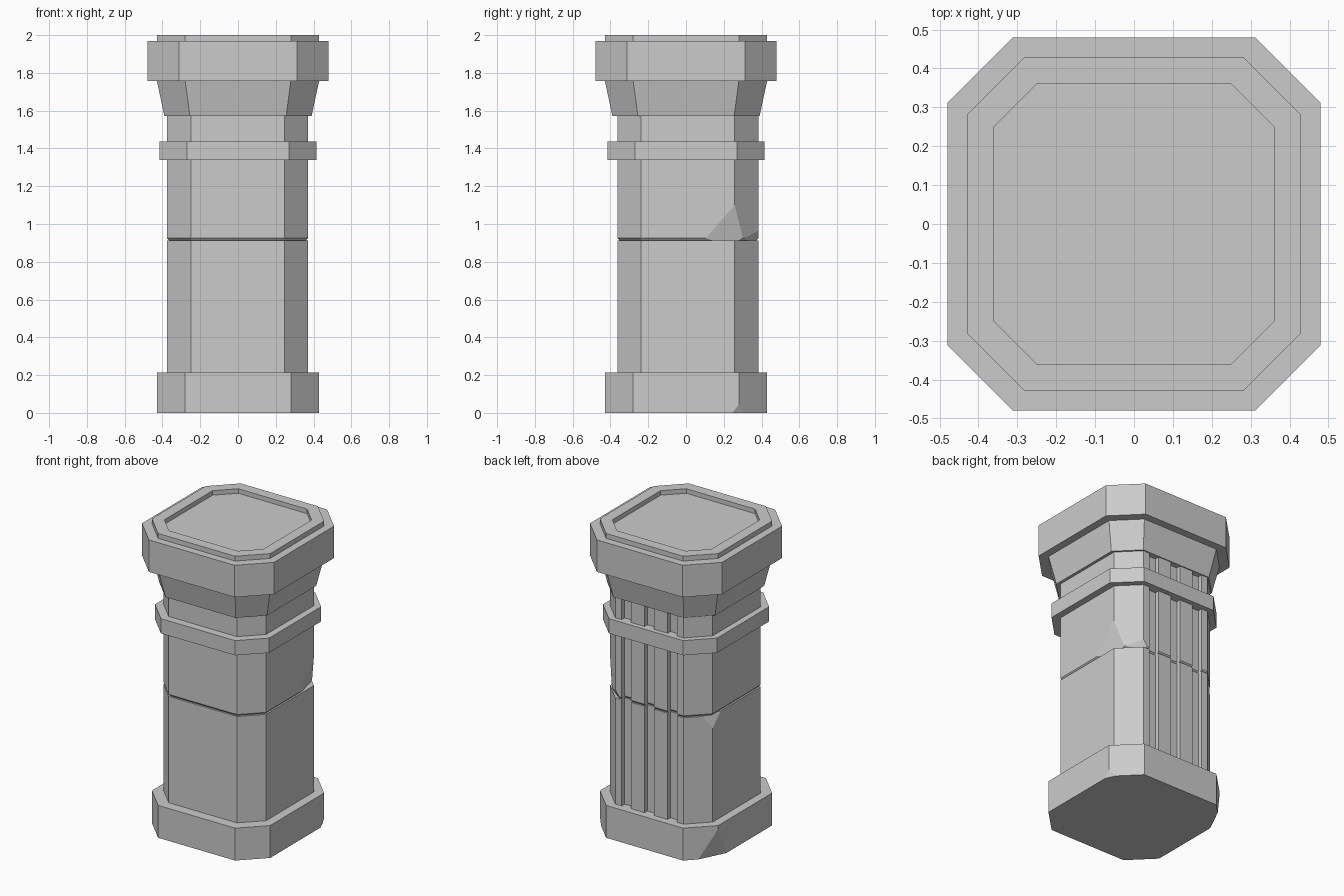
import bpy
import bmesh
from mathutils import Vector

default = bpy.data.objects.get("Cube")
if default:
    bpy.data.objects.remove(default, do_unlink=True)

stone = bpy.data.materials.new("grey_stone")
stone.use_nodes = True
GREY = (0.6, 0.6, 0.6, 1)
stone.diffuse_color = GREY
stone.node_tree.nodes["Principled BSDF"].inputs["Base Color"].default_value = GREY

FLUTES = (0.167, 0.0, -0.167)
FLUTE_HALF, FLUTE_DEPTH = 0.035, 0.03
SHAFT_SHIFT = Vector((-0.002, 0.01, 0))


def outline(half, corner, fluted=False):
    """Chamfered square, counter-clockwise, with optional flutes in the back side."""
    back = [(corner, half)]
    if fluted:
        for x in FLUTES:
            a, b, deep = x + FLUTE_HALF, x - FLUTE_HALF, half - FLUTE_DEPTH
            back += [(a, half), (a, deep), (b, deep), (b, half)]
    back.append((-corner, half))
    return back + [(-half, corner), (-half, -corner), (-corner, -half),
                   (corner, -half), (half, -corner), (half, corner)]


def chip(bm, points):
    """Break a corner off along the plane through three points."""
    a, b, c = (Vector(p) for p in points)
    normal = (b - a).cross(c - a).normalized()
    middle = sum((v.co for v in bm.verts), Vector()) / len(bm.verts)
    if normal.dot(a - middle) < 0:
        normal.negate()
    geom = bm.verts[:] + bm.edges[:] + bm.faces[:]
    cut = bmesh.ops.bisect_plane(bm, geom=geom, plane_co=a, plane_no=normal, clear_outer=True)
    edges = [e for e in cut["geom_cut"] if isinstance(e, bmesh.types.BMEdge)]
    bmesh.ops.holes_fill(bm, edges=edges, sides=0)


def stack(name, rings, fluted=False, shift=Vector(), chips=()):
    """Loft chamfered squares (half width, corner, height) into a closed block."""
    bm = bmesh.new()
    loops = [[bm.verts.new(Vector((x, y, z)) + shift) for x, y in outline(h, c, fluted)]
             for h, c, z in rings]
    for low, high in zip(loops, loops[1:]):
        for i in range(len(low)):
            j = (i + 1) % len(low)
            bm.faces.new((low[i], low[j], high[j], high[i]))
    bm.faces.new(loops[0][::-1])
    bm.faces.new(loops[-1])
    for points in chips:
        chip(bm, points)
    bmesh.ops.recalc_face_normals(bm, faces=bm.faces)
    mesh = bpy.data.meshes.new(name)
    bm.to_mesh(mesh)
    bm.free()
    mesh.materials.append(stone)
    obj = bpy.data.objects.new(name, mesh)
    bpy.context.collection.objects.link(obj)
    return obj


# Base with two broken corners
stack("base", [(0.43, 0.28, 0), (0.43, 0.28, 0.213)], chips=[
    [(-0.43, 0.28, 0.19), (-0.345, 0.365, 0), (-0.43, 0.195, 0)],
    [(0.43, 0.28, 0.045), (0.43, 0.245, 0), (0.4, 0.31, 0)]])

# Lower shaft, chipped at the top edge
stack("lower_shaft", [(0.373, 0.248, 0.213), (0.373, 0.248, 0.912)],
      fluted=True, shift=SHAFT_SHIFT, chips=[
    [(-0.375, 0.258, 0.83), (-0.33, 0.303, 0.912), (-0.375, 0.175, 0.912)]])

# Upper shaft, bevelled at the joint and chipped at one corner
stack("upper_shaft", [(0.36, 0.24, 0.91), (0.373, 0.248, 0.925), (0.373, 0.248, 1.575)],
      fluted=True, shift=SHAFT_SHIFT, chips=[
    [(0.371, 0.1, 0.92), (0.371, 0.258, 1.1), (0.327, 0.302, 0.92)],
    [(0.327, 0.302, 0.92), (0.246, 0.383, 0.965), (0.215, 0.383, 0.92)]])

# Collar ring and flared capital
stack("collar", [(0.415, 0.27, 1.34), (0.415, 0.27, 1.437)])
stack("capital", [(0.39, 0.255, 1.573), (0.43, 0.28, 1.76)])

# Top slab with raised rim and sunken panel
stack("top_slab", [(0.48, 0.312, 1.758), (0.48, 0.312, 1.968), (0.43, 0.28, 1.968),
                   (0.43, 0.28, 2), (0.36, 0.25, 2), (0.36, 0.25, 1.97)])
